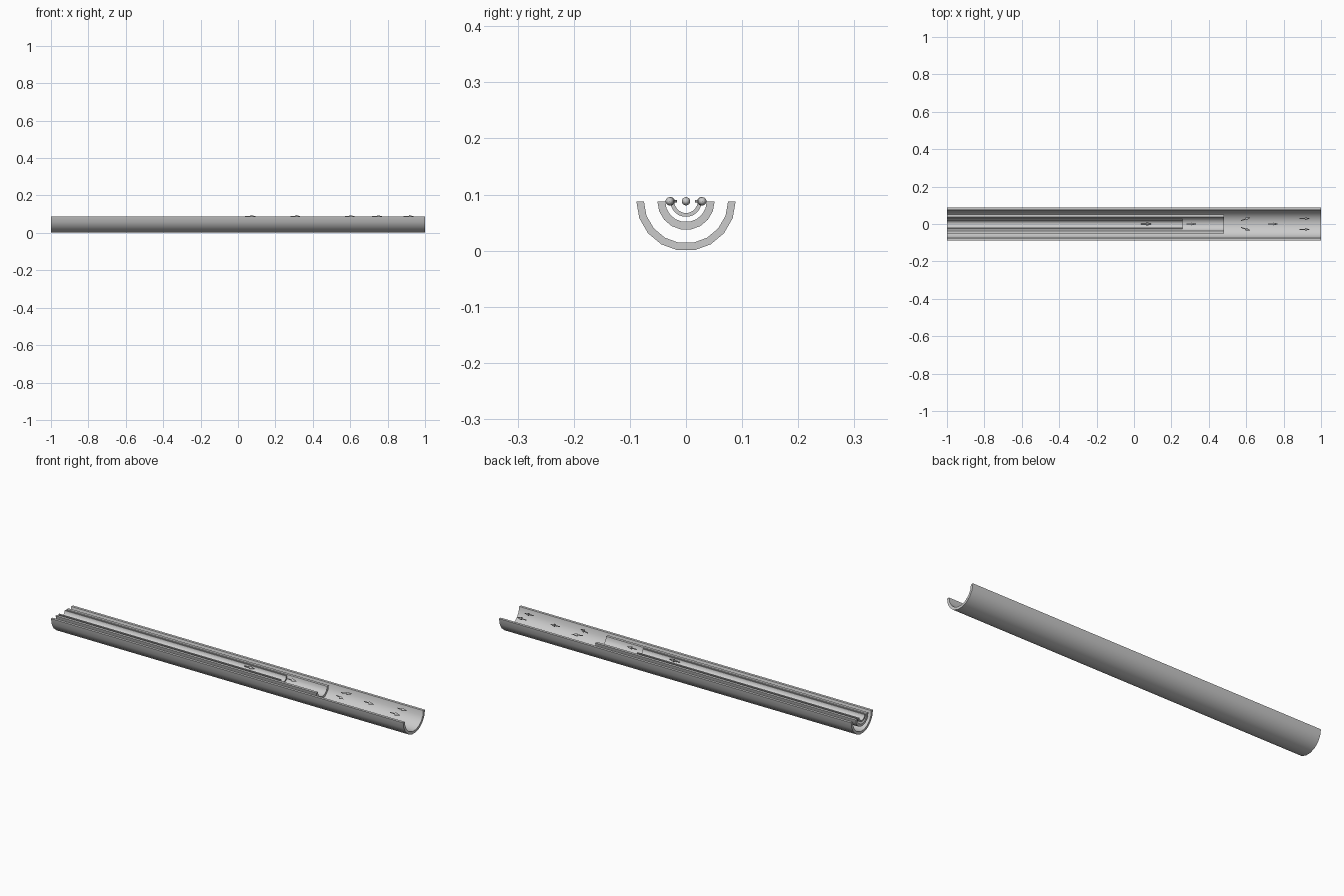
import bpy, bmesh
from math import pi, sin, cos, atan2
from mathutils import Matrix, Vector

if "Cube" in bpy.data.objects:
    bpy.data.objects.remove(bpy.data.objects["Cube"])

AXIS_Z = 0.088
SEG = 9


def smooth(ob, angle=0.6):
    bpy.ops.object.select_all(action='DESELECT')
    ob.select_set(True)
    bpy.context.view_layer.objects.active = ob
    bpy.ops.object.shade_smooth_by_angle(angle=angle)


def link(name, bm):
    bmesh.ops.recalc_face_normals(bm, faces=bm.faces)
    me = bpy.data.meshes.new(name)
    bm.to_mesh(me)
    bm.free()
    ob = bpy.data.objects.new(name, me)
    bpy.context.collection.objects.link(ob)
    smooth(ob)
    return ob


# Lower half of a thick pipe, running along x
def half_pipe(name, x0, x1, r_out, r_in):
    bm = bmesh.new()
    rings = []
    for x in (x0, x1):
        rings.append([[bm.verts.new((x, -r * cos(pi * i / SEG), AXIS_Z - r * sin(pi * i / SEG)))
                       for i in range(SEG + 1)] for r in (r_out, r_in)])
    (oa, ia), (ob_, ib) = rings
    for i in range(SEG):
        j = i + 1
        bm.faces.new((oa[i], oa[j], ob_[j], ob_[i]))
        bm.faces.new((ia[i], ia[j], ib[j], ib[i]))
        bm.faces.new((oa[i], oa[j], ia[j], ia[i]))
        bm.faces.new((ob_[i], ob_[j], ib[j], ib[i]))
    for i in (0, SEG):
        bm.faces.new((oa[i], ob_[i], ib[i], ia[i]))
    return link(name, bm)


# Flow arrow: thin shaft with a cone head
def arrow(name, tail, tip):
    tail, tip = Vector(tail), Vector(tip)
    d = tip - tail
    length, head = d.length, 0.028
    place = (Matrix.Translation((tail.x, tail.y, AXIS_Z))
             @ Matrix.Rotation(atan2(d.y, d.x), 4, 'Z') @ Matrix.Rotation(pi / 2, 4, 'Y'))
    bm = bmesh.new()
    shaft = length - head
    for r1, r2, z0, h in ((0.0025, 0.0025, 0, shaft), (0.0075, 0, shaft, head)):
        bmesh.ops.create_cone(bm, cap_ends=True, segments=16, radius1=r1, radius2=r2, depth=h,
                              matrix=place @ Matrix.Translation((0, 0, z0 + h / 2)))
    return link(name, bm)


half_pipe("outer_pipe", -1, 1, 0.0885, 0.075)
half_pipe("middle_pipe", -1, 0.48, 0.051, 0.037)
half_pipe("inner_pipe", -1, 0.26, 0.028, 0.021)

arrow("inner_flow_arrow", (0.037, 0), (0.096, 0))
arrow("middle_flow_arrow", (0.281, 0), (0.336, 0))
arrow("outlet_flow_arrow", (0.717, 0), (0.773, 0))
for side, s in (("left", 1), ("right", -1)):
    arrow("spreading_arrow_" + side, (0.572, s * 0.018), (0.625, s * 0.036))
    arrow("exit_arrow_" + side, (0.886, s * 0.029), (0.941, s * 0.029))
